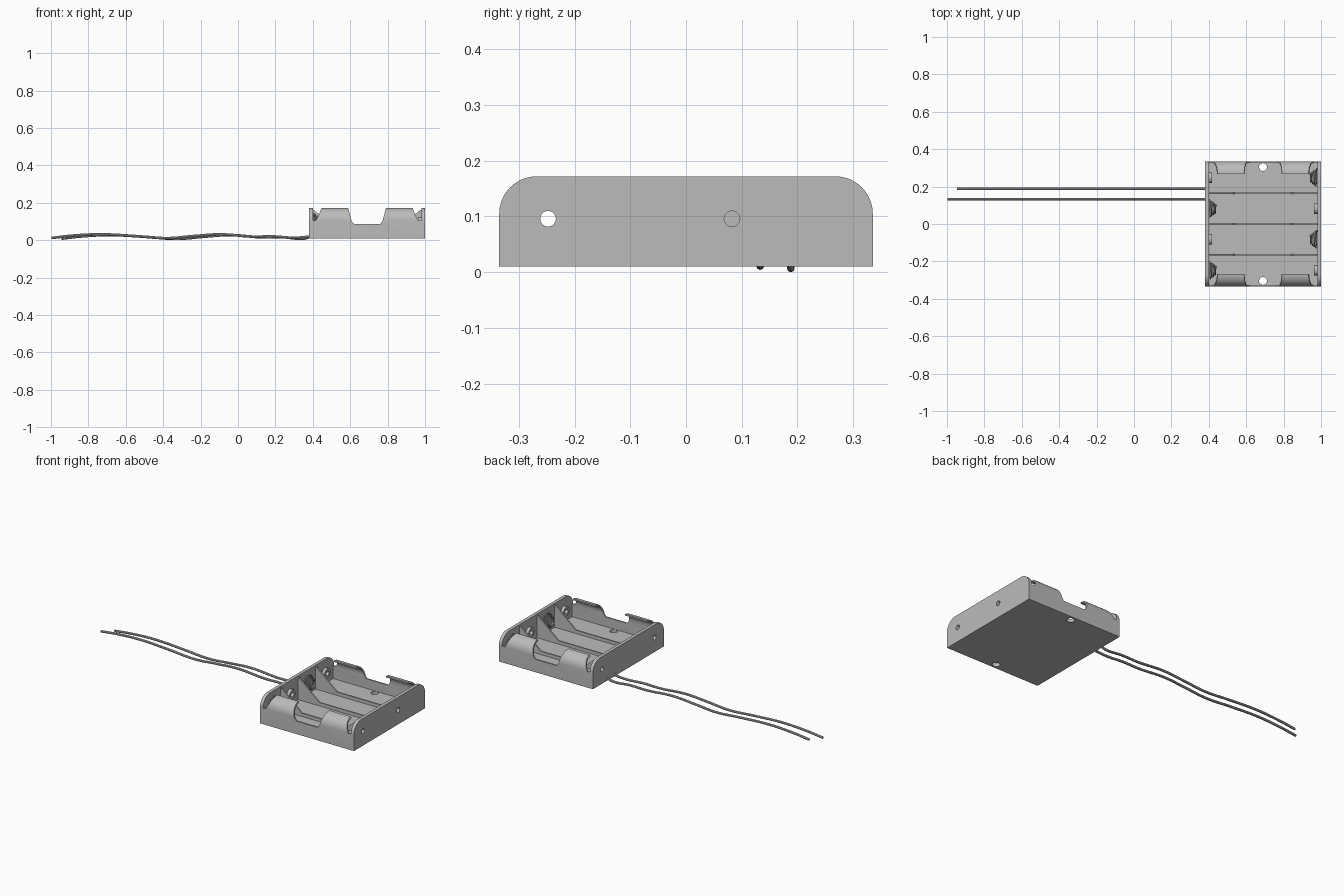
import bpy, bmesh, math
from mathutils import Vector, Matrix

cube = bpy.data.objects.get("Cube")
if cube:
    bpy.data.objects.remove(cube, do_unlink=True)

grey = bpy.data.materials.new("mid grey")
grey.use_nodes = True
grey.diffuse_color = (0.5, 0.5, 0.5, 1)
grey.node_tree.nodes["Principled BSDF"].inputs["Base Color"].default_value = (0.5, 0.5, 0.5, 1)

# Main dimensions
X0, X1, WALL = 0.38, 1.0, 0.02
HALF, Z0, Z1, R = 0.335, 0.01, 0.172, 0.067
MID = (X0 + X1) / 2
AXIS_Z = 0.096
PITCH = 0.165


def link(name, data):
    ob = bpy.data.objects.new(name, data)
    bpy.context.collection.objects.link(ob)
    data.materials.append(grey)
    return ob


def prism(name, points, axis, a, b):
    """Extrude a closed profile along x (points are y, z) or y (points are x, z)."""
    bm = bmesh.new()
    place = (lambda p: (a, p[0], p[1])) if axis == "x" else (lambda p: (p[0], a, p[1]))
    face = bm.faces.new([bm.verts.new(place(p)) for p in points])
    out = bmesh.ops.extrude_face_region(bm, geom=[face])
    step = Vector((b - a, 0, 0)) if axis == "x" else Vector((0, b - a, 0))
    bmesh.ops.translate(bm, vec=step, verts=[v for v in out["geom"] if isinstance(v, bmesh.types.BMVert)])
    bmesh.ops.recalc_face_normals(bm, faces=bm.faces)
    mesh = bpy.data.meshes.new(name)
    bm.to_mesh(mesh)
    bm.free()
    return link(name, mesh)


def rod(name, centre, radius, length, axis):
    """Cylinder centred on a point, along x or z."""
    turn = Matrix.Rotation(math.pi / 2, 4, "Y") if axis == "x" else Matrix()
    bm = bmesh.new()
    bmesh.ops.create_cone(bm, cap_ends=True, segments=32, radius1=radius, radius2=radius,
                          depth=length, matrix=Matrix.Translation(centre) @ turn)
    mesh = bpy.data.meshes.new(name)
    bm.to_mesh(mesh)
    bm.free()
    return link(name, mesh)


def cut(ob, cutters):
    bpy.context.view_layer.objects.active = ob
    for c in cutters:
        mod = ob.modifiers.new("cut", "BOOLEAN")
        mod.operation, mod.solver, mod.object = "DIFFERENCE", "EXACT", c
        bpy.ops.object.modifier_apply(modifier=mod.name)
        bpy.data.objects.remove(c, do_unlink=True)


def tube(name, points, radius, smooth_path=False):
    """Round wire along a path, turned into a mesh."""
    cu = bpy.data.curves.new(name, "CURVE")
    cu.dimensions, cu.bevel_depth, cu.bevel_resolution = "3D", radius, 2
    cu.use_fill_caps = True
    if smooth_path:
        sp = cu.splines.new("BEZIER")
        sp.bezier_points.add(len(points) - 1)
        for bp, p in zip(sp.bezier_points, points):
            bp.co = p
            bp.handle_left_type = bp.handle_right_type = "AUTO"
    else:
        sp = cu.splines.new("POLY")
        sp.points.add(len(points) - 1)
        for sp_pt, p in zip(sp.points, points):
            sp_pt.co = (*p, 1)
    ob = link(name, cu)
    bpy.ops.object.select_all(action="DESELECT")
    ob.select_set(True)
    bpy.context.view_layer.objects.active = ob
    bpy.ops.object.convert(target="MESH")


def arc(side, radius, steps=10):
    """Quarter arc from the vertical wall up to the top edge."""
    angles = [math.pi / 2 * i / steps for i in range(steps + 1)]
    return [(side * (HALF - R + radius * math.cos(t)), Z1 - R + radius * math.sin(t)) for t in angles]


# Floor with two screw holes
floor_pts = [(-HALF, Z0), (HALF, Z0), (HALF, 0.03), (-HALF, 0.03)]
floor = prism("floor", floor_pts, "x", X0 + 0.002, X1 - 0.002)
cut(floor, [rod("hole", (MID, s * 0.304, 0.02), 0.021, 0.1, "z") for s in (-1, 1)])

# End walls with rounded top corners and contact holes
end_pts = [(-HALF, Z0), (HALF, Z0)] + arc(1, R) + arc(-1, R)[::-1]
for name, x, holes in (("right_end_wall", X0, (-1.5, 1.5)), ("left_end_wall", X1 - WALL, (-1.5, 0.5))):
    wall = prism(name, end_pts, "x", x, x + WALL)
    cut(wall, [rod("hole", (x + WALL / 2, k * PITCH, AXIS_Z), 0.014, 0.1, "x") for k in holes])

# Side walls curling inward into gripping clips, notched in the middle and at both ends
for name, s in (("front_clip_wall", -1), ("back_clip_wall", 1)):
    pts = [(s * HALF, Z0)] + arc(s, R) + arc(s, R - 0.009)[::-1] + [(s * (HALF - 0.009), Z0)]
    side = prism(name, pts, "x", X0 + 0.01, X1 - 0.01)
    a, b = sorted((s * 0.2, s * 0.4))
    top = 0.18
    cutters = [prism("notch", [(MID - 0.103, top), (MID - 0.082, 0.1), (MID - 0.07, 0.087),
                               (MID + 0.07, 0.087), (MID + 0.082, 0.1), (MID + 0.103, top)], "y", a, b)]
    for e in (-1, 1):
        cutters.append(prism("notch", [(MID + e * 0.32, top), (MID + e * 0.32, 0.106), (MID + e * 0.272, 0.106),
                                       (MID + e * 0.258, 0.135), (MID + e * 0.24, top)], "y", a, b))
    cut(side, cutters)

# Low dividers between cells, rising to gussets at the end walls
for i, y in enumerate((-PITCH, 0, PITCH)):
    half = (X1 - X0) / 2 - 0.01
    pts = [(MID - half, 0.02), (MID + half, 0.02), (MID + half, 0.162), (MID + half - 0.015, 0.162),
           (MID + half - 0.15, 0.05), (MID - half + 0.15, 0.05), (MID - half + 0.015, 0.162), (MID - half, 0.162)]
    prism(f"divider_{i + 1}", pts, "y", y - 0.004, y + 0.004)

# Contacts: a coil spring at one end of each cell and a ring button at the other
for i in range(4):
    y = (i - 1.5) * PITCH
    spring_x, button_x, d = (X0 + WALL, X1 - WALL, 1) if i % 2 == 0 else (X1 - WALL, X0 + WALL, -1)
    coil = []
    turns, steps = 4, 20
    for k in range(turns * steps + 1):
        f = k / (turns * steps)
        t = 2 * math.pi * k / steps
        r = 0.048 - 0.026 * f
        coil.append((spring_x + d * (0.003 + 0.035 * f), y + r * math.cos(t), AXIS_Z + r * math.sin(t)))
    tube(f"spring_{i + 1}", coil, 0.0035)
    centre = (button_x - d * 0.008, y, AXIS_Z)
    button = rod(f"button_contact_{i + 1}", centre, 0.028, 0.02, "x")
    cut(button, [rod("hole", centre, 0.014, 0.1, "x")])

# Two wavy lead wires
wave = [(0, 0.012), (0.12, 0.025), (0.27, 0.031), (0.45, 0.022), (0.62, 0.011), (0.76, 0.022),
        (0.9, 0.031), (1.08, 0.019), (1.18, 0.02), (1.3, 0.013)]
for name, y, start in (("long_lead_wire", 0.133, -0.997), ("short_lead_wire", 0.188, -0.945)):
    drop = 0.004 if start > -0.99 else 0
    path = [(start + x, y, z - drop) for x, z in wave] + [(X0 + 0.01, y, 0.019)]
    tube(name, path, 0.007, smooth_path=True)

# Smooth the rounded parts, keep edges sharp
bpy.ops.object.select_all(action="DESELECT")
for ob in bpy.context.scene.objects:
    if ob.type == "MESH":
        ob.select_set(True)
        bpy.context.view_layer.objects.active = ob
bpy.ops.object.shade_smooth_by_angle()
